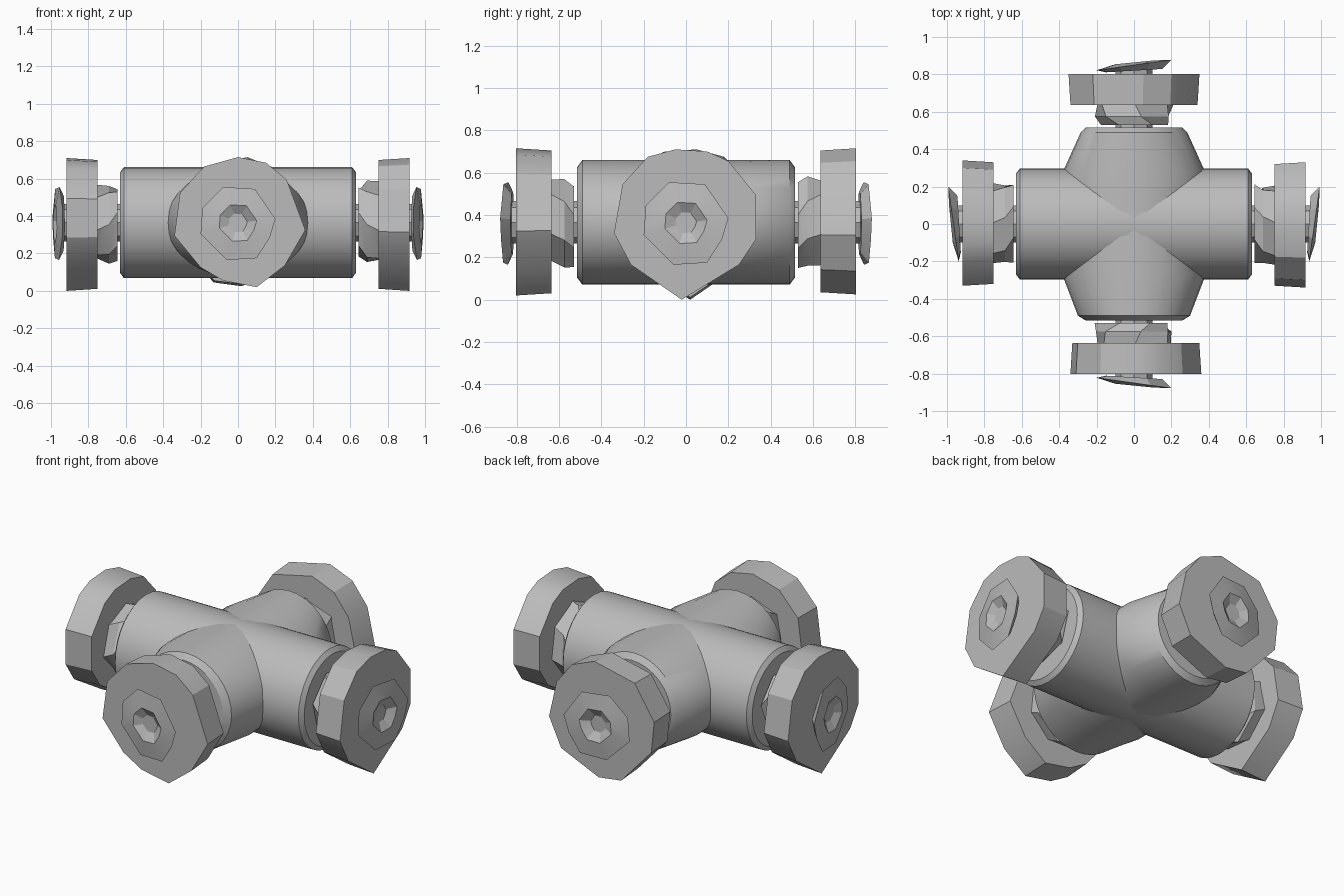
import bpy, bmesh, random
from math import sin, cos, pi, radians

random.seed(4)
cube = bpy.data.objects.get("Cube")
if cube:
    bpy.data.objects.remove(cube)

MID = 0.365  # height of the pipe axes

grey = bpy.data.materials.new("plain grey")
grey.use_nodes = True
grey.diffuse_color = (0.5, 0.5, 0.5, 1)
bsdf = next(n for n in grey.node_tree.nodes if n.type == 'BSDF_PRINCIPLED')
bsdf.inputs["Base Color"].default_value = (0.5, 0.5, 0.5, 1)


def loft(name, axis, sign, rings, angle=30):
    """Skin rings of (u, height, distance) points along one arm direction."""
    bm = bmesh.new()
    loops = []
    for ring in rings:
        if axis == 'x':
            loops.append([bm.verts.new((sign * d, u, h + MID)) for u, h, d in ring])
        else:
            loops.append([bm.verts.new((u, sign * d, h + MID)) for u, h, d in ring])
    n = len(loops[0])
    for a, b in zip(loops, loops[1:]):
        for i in range(n):
            j = (i + 1) % n
            bm.faces.new((a[i], a[j], b[j], b[i]))
    bm.faces.new(loops[0])
    bm.faces.new(loops[-1])
    bmesh.ops.recalc_face_normals(bm, faces=bm.faces)
    mesh = bpy.data.meshes.new(name)
    bm.to_mesh(mesh)
    bm.free()
    mesh.materials.append(grey)
    obj = bpy.data.objects.new(name, mesh)
    bpy.context.collection.objects.link(obj)
    bpy.ops.object.select_all(action='DESELECT')
    obj.select_set(True)
    bpy.context.view_layer.objects.active = obj
    bpy.ops.object.shade_smooth_by_angle(angle=radians(angle))
    return obj


def oval(width, height, d, n=32, turn=0.0, jitter=0.0):
    ring = []
    for i in range(n):
        a = 2 * pi * i / n + turn
        k = 1 + random.uniform(-jitter, jitter)
        ring.append((width * k * cos(a), height * k * sin(a), d))
    return ring


def outline(points, d, scale=1.0, tilt=0.0):
    return [(u * scale, h * scale, d + tilt * u * scale) for u, h in points]


# Crossing pipes; the shorter one flares where it meets the longer one
loft("long_pipe", 'x', 1, [oval(r, r, d) for d, r in
     ((-.63, .27), (-.61, .297), (.61, .297), (.63, .27))])
loft("short_pipe", 'y', 1, [oval(w, h, d) for d, w, h in
     ((-.515, .26, .26), (-.49, .3, .294), (-.28, .38, .294),
      (.28, .38, .294), (.49, .285, .294), (.515, .26, .26))])

# Irregular flange outlines as (sideways, height from axis)
front = [(0, .35), (.15, .32), (.26, .23), (.36, -.04), (.25, -.23), (.1, -.345),
         (-.08, -.31), (-.2, -.24), (-.34, -.07), (-.31, .16), (-.18, .3)]
back = [(.05, .35), (-.22, .29), (-.35, .09), (-.33, -.1), (-.13, -.32),
        (.02, -.34), (.27, -.23), (.35, -.06), (.3, .16), (.2, .29)]
side = [(-.05, .345), (.1, .335), (.2, .29), (.33, .13), (.33, -.08), (.25, -.2),
        (-.02, -.365), (-.26, -.2), (-.34, -.05), (-.3, .18), (-.18, .31)]
cap = [(-.08, .19), (.09, .18), (.2, .02), (.17, -.08), (.1, -.19),
       (-.06, -.2), (-.2, -.06), (-.19, .08)]

arms = (("front", 'y', -1, .515, front), ("back", 'y', 1, .515, back),
        ("left", 'x', 1, .63, side), ("right", 'x', -1, .63, [(-u, h) for u, h in side]))

for name, axis, sign, end, shape in arms:
    # Spindle through collar, flange and cap
    loft(name + "_spindle", axis, sign,
         [oval(.1, .1, end - .05, 8), oval(.1, .1, end + .31, 8)])
    # Faceted collar with a twisted waist
    loft(name + "_collar", axis, sign,
         [oval(.2, .2, end + .015, 7, .2, .1), oval(.215, .215, end + .06, 7, .5, .08),
          oval(.21, .21, end + .13, 7, .65, .08)], 15)
    # Wide flange, a little narrower on the inside
    loft(name + "_flange", axis, sign,
         [outline(shape, end + .12, .97), outline(shape, end + .287)], 28)
    # Tilted cap with a shallow recess
    face = end + .335
    loft(name + "_cap", axis, sign,
         [outline(cap, face - .03, .75, .06), outline(cap, face, 1, .14),
          outline(cap, face + .014, .5, .1), outline(cap, face - .015, .25)], 15)
